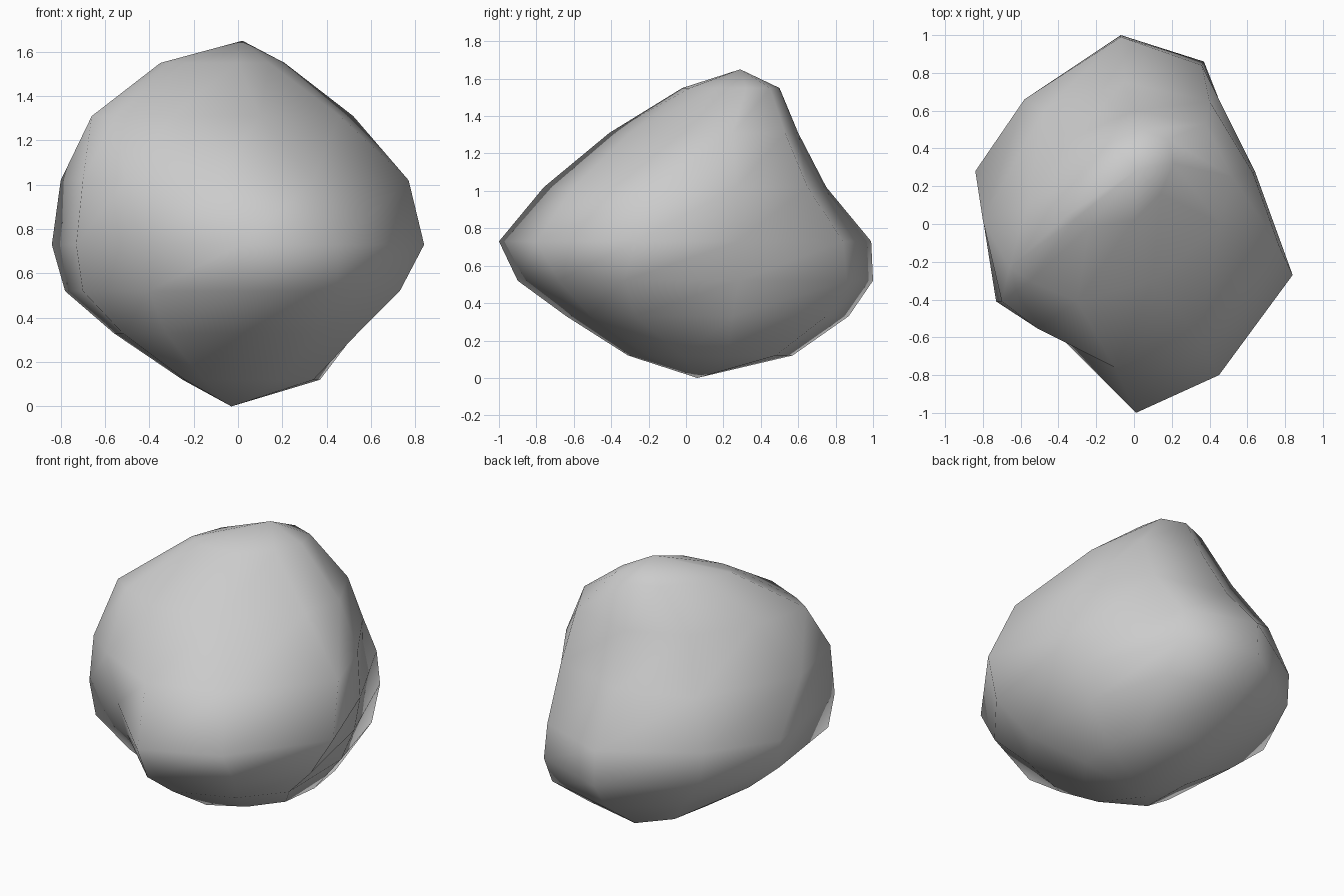
import bpy, bmesh

if "Cube" in bpy.data.objects:
    bpy.data.objects.remove(bpy.data.objects["Cube"])

# Horizontal slices through the boulder: height, pull of the front-left hollow, then nine corners
# (front tip, front right, right, right back, back right, back, back left, left, front left)
SLICES = [
    (0.12, 1.0, [(0, -.31), (.2, -.2), (.34, -.02), (.37, .22), (.33, .48), (-.05, .57), (-.2, .4), (-.25, .15), (-.24, -.17)]),
    (0.33, .96, [(0, -.64), (.34, -.51), (.54, -.27), (.53, .25), (.39, .75), (-.07, .87), (-.4, .6), (-.56, .18), (-.52, -.32)]),
    (0.52, .89, [(.01, -.9), (.45, -.68), (.73, -.33), (.6, .28), (.37, .86), (-.07, 1), (-.56, .67), (-.78, .2), (-.7, -.39)]),
    (0.73, .91, [(.01, -1), (.45, -.8), (.84, -.27), (.64, .28), (.36, .84), (-.07, .99), (-.58, .66), (-.84, .28), (-.73, -.41)]),
    (1.02, 1.04, [(-.1, -.76), (.34, -.6), (.77, -.12), (.63, .27), (.4, .65), (-.05, .75), (-.48, .6), (-.8, .02), (-.7, -.41)]),
    (1.31, 1.03, [(-.3, -.41), (.1, -.3), (.46, 0), (.52, .25), (.38, .53), (0, .6), (-.34, .45), (-.56, .12), (-.66, -.23)]),
    (1.55, 1.0, [(-.24, -.02), (0, .02), (.14, .16), (.21, .32), (.18, .45), (.04, .5), (-.13, .43), (-.28, .24), (-.35, .05)]),
]
BOTTOM, TOP = (-.03, .06, 0), (.02, .29, 1.65)

# Boulder: loft the slices and close both ends to a point
bm = bmesh.new()
rings = []
for z, pull, pts in SLICES:
    # Hollow between the front tip and the front-left ridge, close to the ridge
    (ax, ay), (bx, by) = pts[0], pts[-1]
    pts = pts + [((ax * .35 + bx * .65) * pull, (ay * .35 + by * .65) * pull)]
    rings.append([bm.verts.new((x, y, z)) for x, y in pts])
n = len(rings[0])
low, high = bm.verts.new(BOTTOM), bm.verts.new(TOP)
for i in range(n):
    j = (i + 1) % n
    for a, b in zip(rings, rings[1:]):
        bm.faces.new((a[i], a[j], b[j], b[i]))
    bm.faces.new((low, rings[0][j], rings[0][i]))
    bm.faces.new((rings[-1][i], rings[-1][j], high))
bmesh.ops.recalc_face_normals(bm, faces=bm.faces)
for f in bm.faces:
    f.smooth = True

mesh = bpy.data.meshes.new("boulder")
bm.to_mesh(mesh)
bm.free()
boulder = bpy.data.objects.new("boulder", mesh)
bpy.context.collection.objects.link(boulder)
